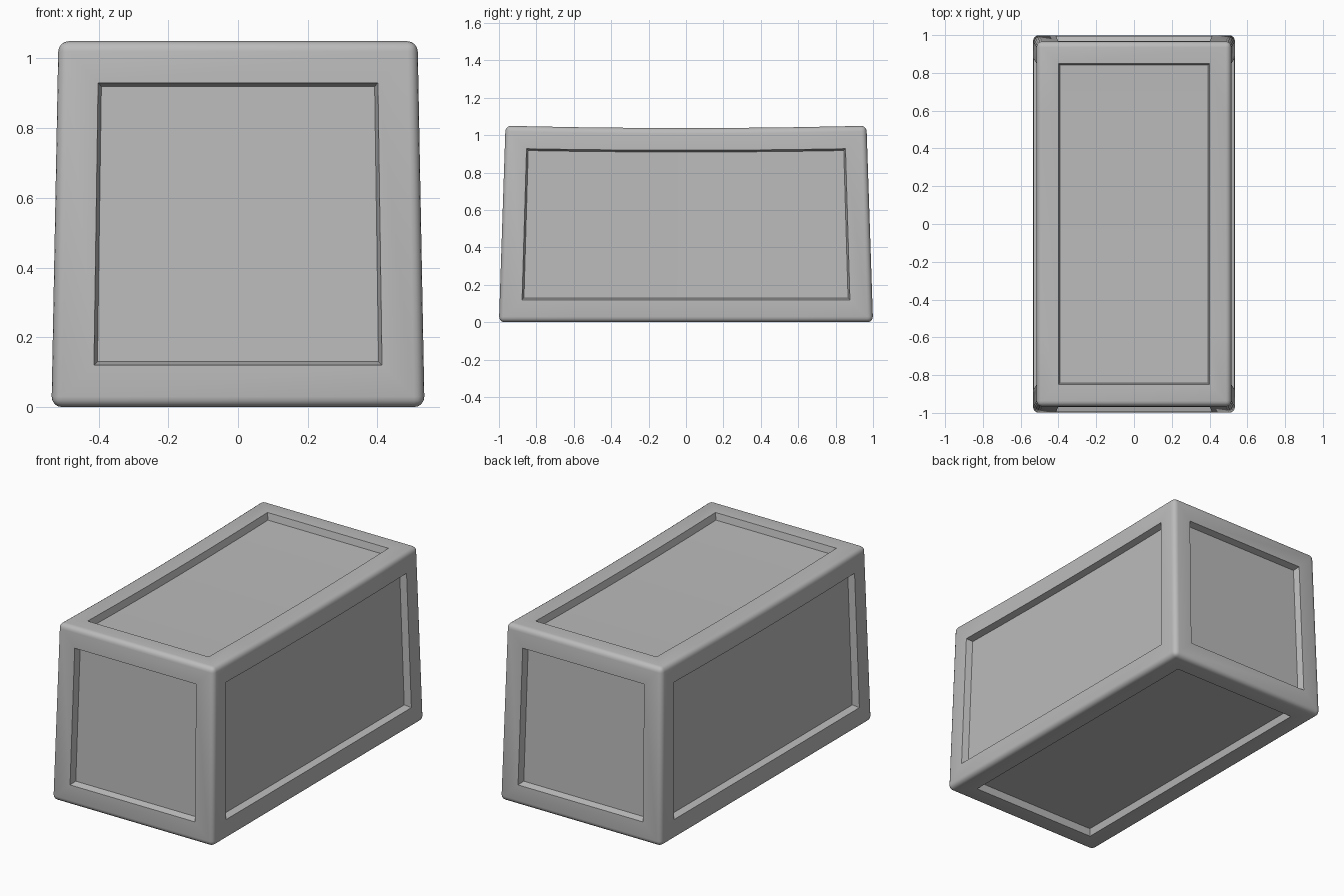
import bpy, bmesh
from mathutils import Matrix

default = bpy.data.objects.get("Cube")
if default:
    bpy.data.objects.remove(default, do_unlink=True)

WIDTH, LENGTH, HEIGHT = 1.07, 2.0, 1.05
ROUNDING, RIM, WALL_SLOPE, DEPTH = 0.03, 0.09, 0.01, 0.04

# One grey for the whole block
grey = bpy.data.materials.new("mid_grey")
grey.use_nodes = True
colour = (0.5, 0.5, 0.5, 1)
grey.diffuse_color = colour
grey.node_tree.nodes["Principled BSDF"].inputs["Base Color"].default_value = colour

# Box with rounded edges
bm = bmesh.new()
bmesh.ops.create_cube(bm, size=1, matrix=Matrix.Translation((0, 0, HEIGHT / 2))
                      @ Matrix.Diagonal((WIDTH, LENGTH, HEIGHT, 1)))
bmesh.ops.bevel(bm, geom=bm.edges[:], offset=ROUNDING, segments=4,
                profile=0.5, affect='EDGES')

# Recessed panel on each of the six sides
sides = [f for f in bm.faces if f.calc_area() > 0.5]
bmesh.ops.inset_individual(bm, faces=sides, thickness=RIM, use_even_offset=True)
bmesh.ops.inset_individual(bm, faces=sides, thickness=WALL_SLOPE, depth=-DEPTH,
                           use_even_offset=True)

# Crosswise cuts that let the top sag
for y in (-0.6, -0.3, 0, 0.3, 0.6):
    bmesh.ops.bisect_plane(bm, geom=bm.verts[:] + bm.edges[:] + bm.faces[:],
                           plane_co=(0, y, 0), plane_no=(0, 1, 0))

# Taper towards the top and sag in the middle
for v in bm.verts:
    t = v.co.z / HEIGHT
    v.co.z -= 0.012 * t * (1 - v.co.y ** 2)
    v.co.x *= 1 - 0.037 * t
    v.co.y *= 1 - 0.035 * t
bmesh.ops.recalc_face_normals(bm, faces=bm.faces[:])

mesh = bpy.data.meshes.new("panelled_block")
bm.to_mesh(mesh)
bm.free()
mesh.materials.append(grey)
block = bpy.data.objects.new("panelled_block", mesh)
bpy.context.collection.objects.link(block)

# Soft rounded edges, crisp panel borders
bpy.ops.object.select_all(action='DESELECT')
block.select_set(True)
bpy.context.view_layer.objects.active = block
bpy.ops.object.shade_smooth_by_angle(angle=0.6)
